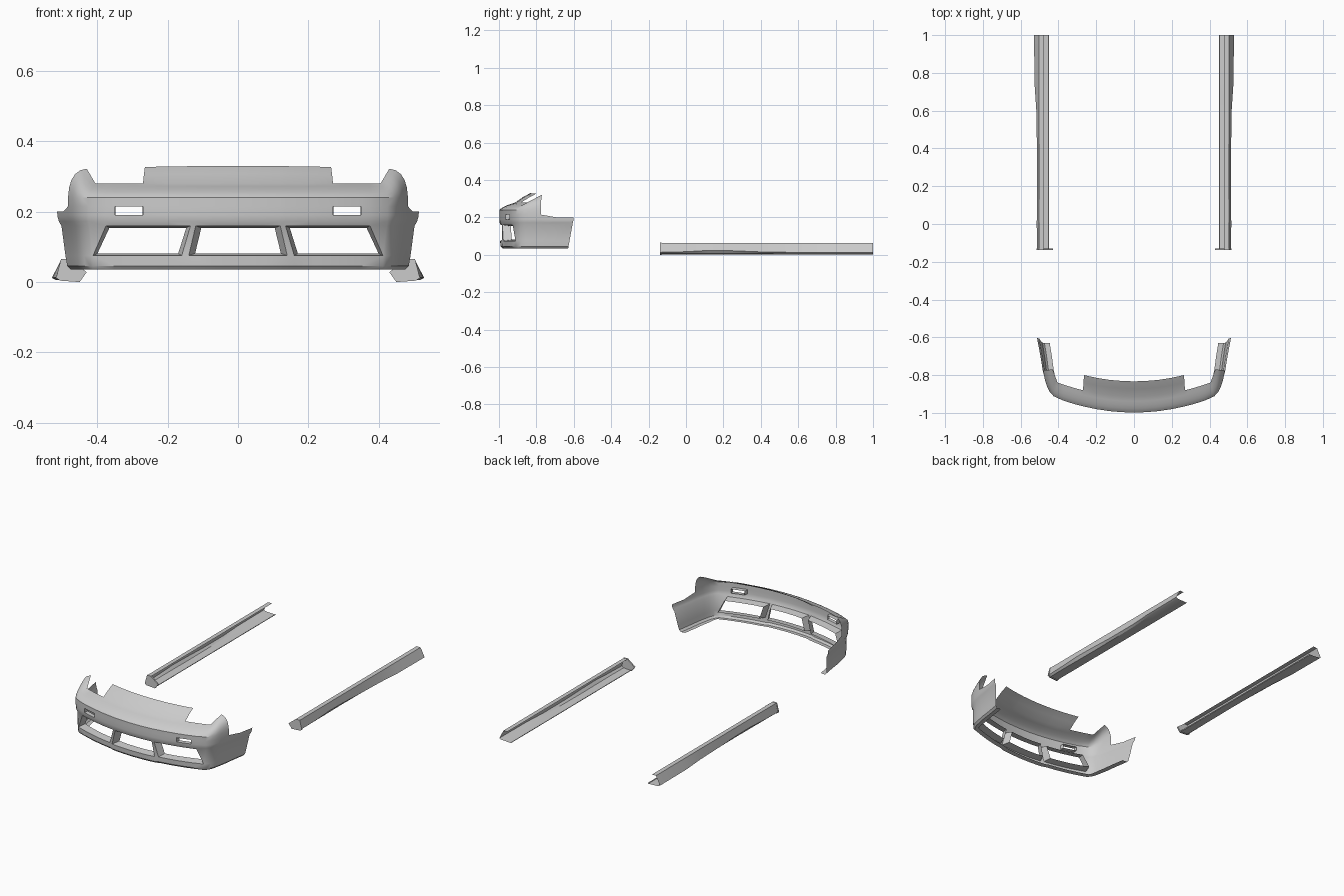
import bpy, bmesh, math
from mathutils import Vector

if "Cube" in bpy.data.objects:
    bpy.data.objects.remove(bpy.data.objects["Cube"])


def finish(name, bm, angle):
    bmesh.ops.recalc_face_normals(bm, faces=bm.faces[:])
    me = bpy.data.meshes.new(name)
    bm.to_mesh(me)
    bm.free()
    ob = bpy.data.objects.new(name, me)
    bpy.context.collection.objects.link(ob)
    bpy.ops.object.select_all(action='DESELECT')
    ob.select_set(True)
    bpy.context.view_layer.objects.active = ob
    bpy.ops.object.shade_smooth_by_angle(angle=math.radians(angle))
    mod = ob.modifiers.new("mirror", 'MIRROR')
    mod.use_mirror_merge = True
    mod.merge_threshold = 0.0005
    bpy.ops.object.modifier_move_to_index(modifier="mirror", index=0)
    return ob


def nose(x):
    return -0.998 + 0.45 * x * x


# ---- front bumper: half shell as a grid of columns (plan) and rows (height) ----
# front columns: x above / below the intakes, so the intake sides slant
front = [(0, 0), (.06, .07), (.12, .14), (.135, .16), (.2, .22), (.27, .27),
         (.31, .31), (.35, .35), (.375, .412)]
corner = [(.425, -.912), (.444, -.892), (.459, -.865), (.47, -.83), (.483, -.775)]
fin = [(.497, -.69), (.514, -.6)]
# rows: height, inward offset
rows = [(.038, .05), (.035, .022), (.046, .012), (.075, .01), (.16, .008),
        (.172, .002), (.19, 0), (.215, 0), (.24, 0)]
NF, NC = len(front), len(corner)
SHOULDER = 5


def shoulder(b, e, wxy, wz):
    c = Vector((b.x + (e.x - b.x) * wxy, b.y + (e.y - b.y) * wxy, b.z + (e.z - b.z) * wz))
    out = []
    for i in range(1, SHOULDER + 1):
        s = i / SHOULDER
        out.append(b * (1 - s) ** 2 + c * 2 * s * (1 - s) + e * s * s)
    return out


def column(i):
    pts = []
    for r, (z, d) in enumerate(rows):
        low = max(0, (.2 - z) / .165)
        if i < NF:
            xt, xb = front[i]
            x = xb + (xt - xb) * min(1, max(0, (z - .075) / .085))
            y = nose(x) + d - (.006 if i <= 2 and r <= 3 else 0)
        elif i < NF + NC:
            t = (i - NF) / (NC - 1)
            a = math.radians(20 + 65 * t)
            x, y = corner[i - NF]
            x -= d * math.sin(a) + .008 * t * low
            y += d * math.cos(a)
        else:
            if r > 7:
                break
            k = i - NF - NC + 1
            x, y = fin[k - 1]
            x -= d + (.008 + .005 * k) * low
            y -= .015 * k * low
            z = min(z, .2) if r == 7 else min(z, .186)
        pts.append(Vector((x, y, z)))
    if i < NF:
        e = Vector((front[i][0], nose(front[i][0]) + .085, .28))
        pts += shoulder(pts[-1], e, .2, .5)
        if i <= 5:
            # hood-side flap
            x = front[i][0]
            for s, z in ((.5, .308), (1, .33)):
                pts.append(Vector((x * (1 - .02 * s), nose(x) + .085 + .08 * s,
                                   z - .04 * s * x * x)))
    elif i < NF + NC:
        t = (i - NF) / (NC - 1)
        e = Vector((.405, -.84, .28)).lerp(Vector((.43, -.77, .322)), t)
        pts += shoulder(pts[-1], e, .2 - .15 * t, .5 + .45 * t)
    return pts


bm = bmesh.new()
grid = [[bm.verts.new(p) for p in column(i)] for i in range(NF + NC + len(fin))]
cells = {}
for i in range(len(grid) - 1):
    for r in range(min(len(grid[i]), len(grid[i + 1])) - 1):
        cells[i, r] = bm.faces.new((grid[i][r], grid[i + 1][r],
                                    grid[i + 1][r + 1], grid[i][r + 1]))


def opening(c0, c1, r, depth, cx, cz, sx, sz):
    """Remove cells and run a tapered return wall back from the hole."""
    faces = [cells[c, r] for c in range(c0, c1)]
    edges = [e for e in {e for f in faces for e in f.edges}
             if len(e.link_faces) == 2 and sum(f in faces for f in e.link_faces) == 1]
    bmesh.ops.delete(bm, geom=faces, context='FACES')
    new = bmesh.ops.extrude_edge_only(bm, edges=edges)['geom']
    for v in new:
        if isinstance(v, bmesh.types.BMVert):
            v.co.x = cx + (v.co.x - cx) * sx
            v.co.y += depth
            v.co.z = cz + (v.co.z - cz) * sz


opening(0, 2, 3, .045, 0, .118, .87, .85)          # centre intake
opening(3, 8, 3, .045, .27, .118, .91, .85)        # side intake
opening(5, 7, 6, .025, .31, .2025, .95, .95)       # lamp slot
finish("front_bumper", bm, 32)

# ---- side skirts: open channel section swept along y, capped at the front ----
stations = [(-.135, .514, .014), (.0, .515, .017), (.12, .514, .024), (.25, .513, .022),
            (.4, .514, .016), (.6, .517, .013), (.75, .527, .012), (1.0, .529, .012)]
bm = bmesh.new()
rings = []
for y, xm, zm in stations:
    sec = [(.476, .064), (.502, .064), (xm, zm), (xm - .012, .006), (.452, .003), (.45, .008)]
    rings.append([bm.verts.new((x, y, z)) for x, z in sec])
for a, b in zip(rings, rings[1:]):
    for k in range(len(a) - 1):
        bm.faces.new((a[k], a[k + 1], b[k + 1], b[k]))
cap = [(.478, .065), (.503, .065), (.517, .012), (.505, .004), (.45, 0), (.43, .028)]
lo = [bm.verts.new((x, -.138, z)) for x, z in cap]
hi = [bm.verts.new((x, -.13, z)) for x, z in cap]
bm.faces.new(lo)
bm.faces.new(hi[::-1])
for k in range(len(cap)):
    j = (k + 1) % len(cap)
    bm.faces.new((lo[k], lo[j], hi[j], hi[k]))
finish("side_skirts", bm, 25)
